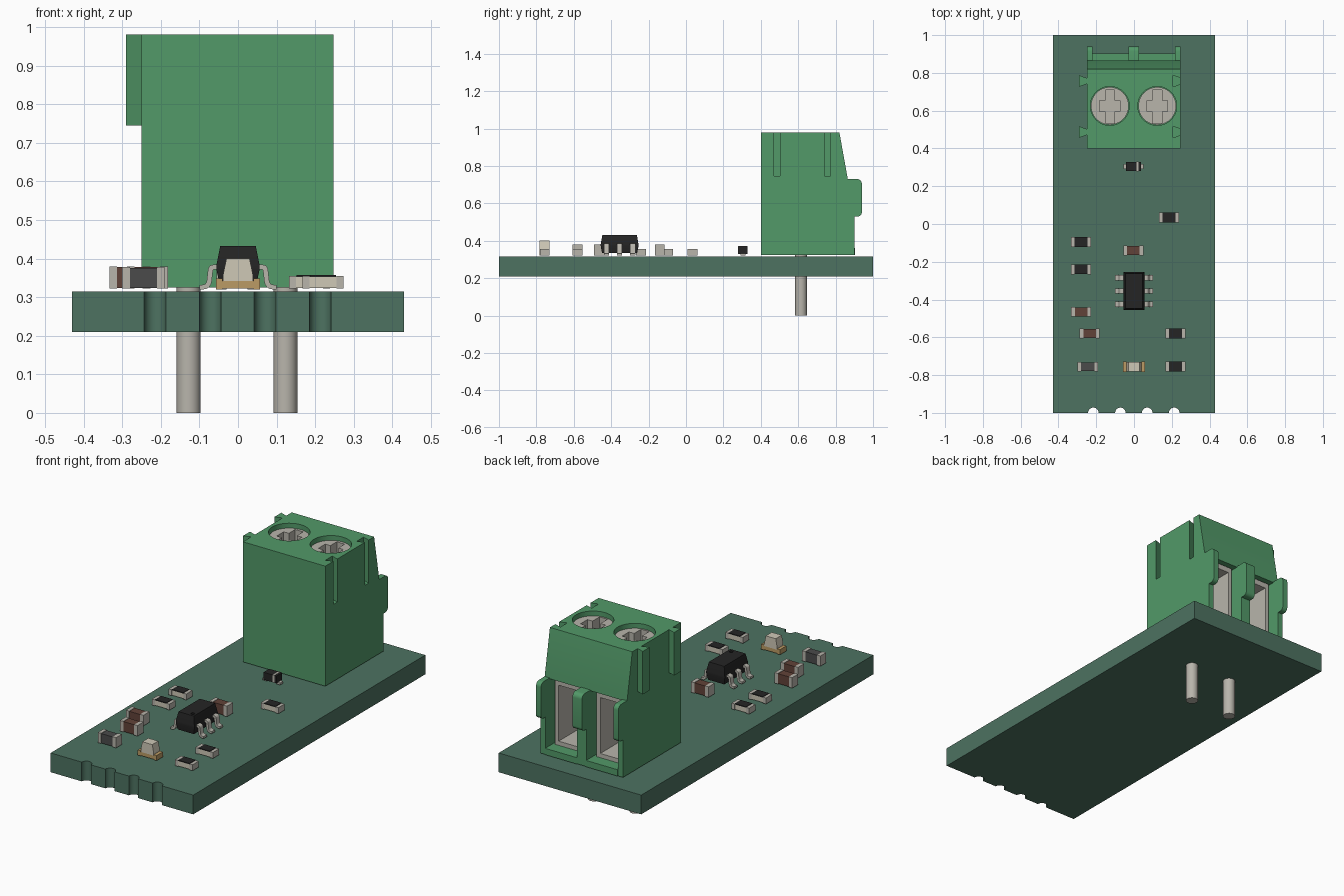
import bpy, bmesh
from math import sin, cos, pi, radians

if "Cube" in bpy.data.objects:
    bpy.data.objects.remove(bpy.data.objects["Cube"])


def mat(name, r, g, b):
    m = bpy.data.materials.new(name)
    m.diffuse_color = (r, g, b, 1)
    m.use_nodes = True
    m.node_tree.nodes["Principled BSDF"].inputs["Base Color"].default_value = m.diffuse_color
    return m


BOARD = mat("board_green", .075, .17, .12)
GREEN = mat("housing_green", .085, .32, .14)
METAL = mat("metal", .48, .46, .41)
BLACK = mat("black", .018, .018, .018)
BROWN = mat("brown", .12, .055, .04)
GREY = mat("dark_grey", .07, .07, .07)
CREAM = mat("cream", .62, .58, .47)
GOLD = mat("gold", .5, .33, .13)


def finish(bm, name, m):
    bmesh.ops.recalc_face_normals(bm, faces=bm.faces)
    me = bpy.data.meshes.new(name)
    bm.to_mesh(me)
    bm.free()
    me.shade_smooth()
    me.set_sharp_from_angle(angle=radians(30))
    ob = bpy.data.objects.new(name, me)
    bpy.context.collection.objects.link(ob)
    me.materials.append(m)
    return ob


def prism(name, pts, axis, a, b, m):
    """Extrude a 2D profile along an axis from a to b."""
    place = {'x': lambda p, t: (t, p[0], p[1]),
             'y': lambda p, t: (p[0], t, p[1]),
             'z': lambda p, t: (p[0], p[1], t)}[axis]
    bm = bmesh.new()
    lo = [bm.verts.new(place(p, a)) for p in pts]
    hi = [bm.verts.new(place(p, b)) for p in pts]
    bm.faces.new(lo)
    bm.faces.new(hi)
    n = len(pts)
    for i in range(n):
        j = (i + 1) % n
        bm.faces.new((lo[i], lo[j], hi[j], hi[i]))
    return finish(bm, name, m)


def box(name, x0, x1, y0, y1, z0, z1, m):
    return prism(name, [(x0, y0), (x1, y0), (x1, y1), (x0, y1)], 'z', z0, z1, m)


def arc(cx, cy, r, a0, a1, n):
    return [(cx + r * cos(radians(a0 + (a1 - a0) * i / n)),
             cy + r * sin(radians(a0 + (a1 - a0) * i / n))) for i in range(n + 1)]


def cyl(name, x, y, r, z0, z1, m, n=40):
    return prism(name, arc(x, y, r, 0, 360, n)[:-1], 'z', z0, z1, m)


def cut(ob, *cutters):
    bpy.context.view_layer.objects.active = ob
    for c in cutters:
        mod = ob.modifiers.new("cut", 'BOOLEAN')
        mod.operation, mod.solver, mod.object = 'DIFFERENCE', 'EXACT', c
        bpy.ops.object.modifier_apply(modifier=mod.name)
        bpy.data.objects.remove(c)
    ob.data.shade_smooth()
    ob.data.set_sharp_from_angle(angle=radians(30))


# circuit board with half-round edge contacts
outline = [(-.43, 1), (-.43, -1)]
for x in (-.215, -.072, .07, .213):
    outline += arc(x, -1, .028, 180, 0, 12)
outline += [(.43, -1), (.43, 1)]
prism("circuit_board", outline, 'z', .21, .315, BOARD)

# terminal block housing
X0, X1 = -.25, .247
SCREWS = (-.128, .123)
OPENINGS = ((-.22, -.03), (.027, .217))
housing = prism("terminal_housing", [(.4, .325), (.4, .98), (.82, .98), (.865, .73), (.865, .325)],
                'x', X0, X1, GREEN)
for x, (a, b) in zip(SCREWS, OPENINGS):
    cut(housing, cyl("hole", x, .625, .103, .80, 1.1, GREEN),
        box("cavity", a, b, .55, 1, .36, .725, GREEN))
for y in (.487, .757):
    tail = [(0, y - .016), (-.04, y - .03), (-.04, y + .03), (0, y + .016)]
    prism("side_key", [(X0 + p, q) for p, q in tail], 'z', .745, .98, GREEN)
    groove = [(X1 + .01, y - .016), (X1, y - .016), (X1 - .04, y - .03),
              (X1 - .04, y + .03), (X1, y + .016), (X1 + .01, y + .016)]
    cut(housing, prism("groove", groove, 'z', .745, 1.1, GREEN))

# ribs with rounded noses, and the sill under each opening
rib = ([(.865, .325), (.9, .325), (.9, .53)] + arc(.918, .552, .022, -90, 0, 6)
       + arc(.915, .705, .025, 0, 90, 6) + [(.865, .73)])
for a, b in ((X0, -.22), (-.03, .027), (.217, X1)):
    prism("entry_rib", rib, 'x', a, b, GREEN)
for a, b in OPENINGS:
    box("entry_sill", a, b, .865, .903, .325, .36, GREEN)

# screws, wire clamps and pins
for x in SCREWS:
    screw = cyl("clamp_screw", x, .625, .1, .70, .955, METAL)
    cut(screw, box("slot", x - .024, x + .024, .535, .71, .87, 1.1, METAL),
        box("slot", x - .055, x + .055, .595, .655, .87, 1.1, METAL))
    clamp = box("wire_clamp", x - .08, x + .08, .57, .84, .362, .72, METAL)
    cut(clamp, box("bore", x - .057, x + .057, .5, .9, .385, .69, METAL))
    cyl("solder_pin", x, .615, .031, 0, .365, METAL, 32)


def chip(name, x, y, length, width, height, m, cap, z=.322):
    """Two-terminal part: metal end caps around a body."""
    l, w = length / 2, width / 2
    box(name + "_body", x - l + cap, x + l - cap, y - w + .002, y + w - .002, z + .002, z + height - .002, m)
    for s in (-1, 1):
        xa, xb = sorted((x + s * l, x + s * (l - cap)))
        box(name + "_end", xa, xb, y - w, y + w, z, z + height, METAL)


# resistors: pale base with black film on top
for x, y in ((.185, .035), (-.28, -.095), (-.28, -.24), (.22, -.58), (.22, -.755)):
    chip("resistor", x, y, .106, .053, .033, CREAM, .018)
    box("resistor_film", x - .034, x + .034, y - .026, y + .026, .352, .357, BLACK)

# capacitors and inductor
for x, y in ((-.003, -.14), (-.28, -.465), (-.235, -.58)):
    chip("capacitor", x, y, .106, .052, .058, BROWN, .02)
chip("inductor", -.245, -.755, .11, .05, .056, GREY, .02)

# small diode
box("diode_body", -.042, .036, .28, .329, .33, .37, BLACK)
box("diode_band", .014, .024, .279, .33, .33, .371, METAL)
for a, b in ((-.056, -.03), (.025, .05)):
    box("diode_lead", a, b, .292, .318, .32, .332, METAL)

# indicator lamp
box("lamp_base", -.055, .055, -.782, -.73, .322, .342, GOLD)
for s in (-1, 1):
    xa, xb = sorted((s * .057, s * .04))
    box("lamp_end", xa, xb, -.783, -.729, .32, .348, GOLD)
box("lamp_plate", -.039, .039, -.782, -.73, .342, .356, CREAM)
prism("lamp_lens", [(-.039, .356), (.039, .356), (.03, .4), (-.03, .4)], 'y', -.782, -.73, CREAM)

# six-lead chip: tapered body made of stacked rectangles
bm = bmesh.new()
rings = []
for hx, hy, z in ((.048, .094, .335), (.056, .101, .372), (.056, .101, .382), (.046, .092, .432)):
    rings.append([bm.verts.new((sx * hx, -.355 + sy * hy, z))
                  for sx, sy in ((-1, -1), (1, -1), (1, 1), (-1, 1))])
bm.faces.new(rings[0])
bm.faces.new(rings[-1])
for lo, hi in zip(rings, rings[1:]):
    for i in range(4):
        j = (i + 1) % 4
        bm.faces.new((lo[i], lo[j], hi[j], hi[i]))
ic = finish(bm, "chip_body", BLACK)
cut(ic, cyl("dimple", .025, -.425, .01, .425, .5, BLACK, 20))

# gull-wing leads
lead = ([(.05, .384)] + arc(.064, .37, .014, 90, 10, 4) + arc(.092, .343, .011, 190, 270, 4)
        + [(.1, .332), (.1, .32)] + arc(.09, .342, .022, 270, 190, 4)
        + arc(.06, .367, .005, 10, 90, 3) + [(.05, .372)])
for s in (-1, 1):
    for y in (-.285, -.355, -.425):
        prism("chip_lead", [(s * p, q) for p, q in lead], 'y', y - .014, y + .014, METAL)
